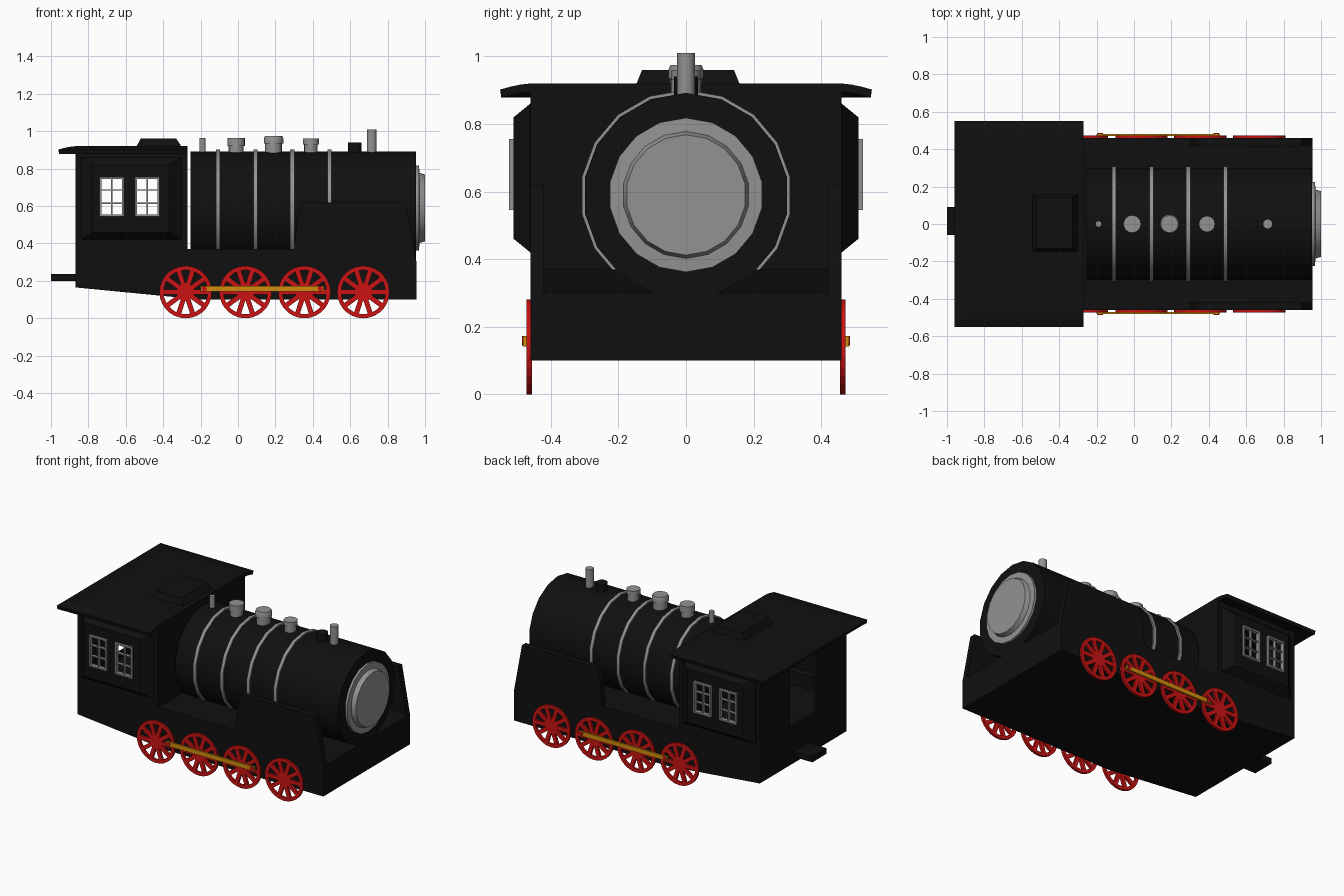
import bpy, bmesh, math
from mathutils import Matrix, Vector

old = bpy.data.objects.get("Cube")
if old:
    bpy.data.objects.remove(old)


def material(name, rgb):
    m = bpy.data.materials.new(name)
    m.use_nodes = True
    m.diffuse_color = (*rgb, 1)
    m.node_tree.nodes["Principled BSDF"].inputs["Base Color"].default_value = (*rgb, 1)
    return m


BLACK = material("black paint", (.005, .005, .005))
GREY = material("bare steel", (.29, .29, .29))
RED = material("wheel red", (.6, .006, .006))
GOLD = material("rod gold", (.65, .26, .004))


def finish(bm, name, mat, smooth=False):
    bmesh.ops.recalc_face_normals(bm, faces=bm.faces)
    mesh = bpy.data.meshes.new(name)
    bm.to_mesh(mesh)
    bm.free()
    mesh.materials.append(mat)
    ob = bpy.data.objects.new(name, mesh)
    bpy.context.collection.objects.link(ob)
    bpy.ops.object.select_all(action='DESELECT')
    ob.select_set(True)
    bpy.context.view_layer.objects.active = ob
    if smooth:
        bpy.ops.object.shade_smooth_by_angle(angle=math.radians(32))
    return ob


def loft(bm, rings, closed=False):
    """Bridge equal rings of points; cap the ends unless the loop is closed."""
    rows = [[bm.verts.new(p) for p in ring] for ring in rings]
    n = len(rows[0])
    pairs = list(zip(rows, rows[1:])) + ([(rows[-1], rows[0])] if closed else [])
    for a, b in pairs:
        for i in range(n):
            j = (i + 1) % n
            bm.faces.new((a[i], a[j], b[j], b[i]))
    if not closed:
        bm.faces.new(rows[0])
        bm.faces.new(rows[-1])


def turned(bm, profile, axis, at=(0, 0, 0), sides=18, closed=False):
    """Revolve (radius, height) pairs about an axis through a point."""
    def point(r, h, a):
        s, c = r * math.sin(a), r * math.cos(a)
        p = {'x': (h, s, c), 'y': (s, h, c), 'z': (s, c, h)}[axis]
        return Vector(p) + Vector(at)
    angles = [math.tau * i / sides for i in range(sides)]
    loft(bm, [[point(r, h, a) for a in angles] for r, h in profile], closed)


def prism(bm, outline, y0, y1):
    loft(bm, [[(x, y, z) for x, z in outline] for y in (y0, y1)])


def box(bm, x0, x1, y0, y1, z0, z1):
    prism(bm, [(x0, z0), (x1, z0), (x1, z1), (x0, z1)], y0, y1)


def rect(x0, x1, z0, z1, y):
    return [(x0, y, z0), (x1, y, z0), (x1, y, z1), (x0, y, z1)]


def carve(target, bm, operation='DIFFERENCE'):
    tool = finish(bm, "cutter", BLACK)
    tool.hide_render = True
    bpy.context.view_layer.objects.active = target
    mod = target.modifiers.new("cut", 'BOOLEAN')
    mod.operation, mod.solver, mod.object = operation, 'EXACT', tool
    bpy.ops.object.modifier_apply(modifier=mod.name)
    bpy.data.objects.remove(tool)


# Frame with sloping tail and sloping front deck
bm = bmesh.new()
prism(bm, [(-.87, .165), (-.2, .1), (.955, .1), (.955, .3), (.6, .37), (-.87, .37)], -.46, .46)
finish(bm, "frame", BLACK)

# Raised panels beside the front of the boiler
for side, word in ((-1, "right"), (1, "left")):
    bm = bmesh.new()
    prism(bm, [(.3, .36), (.955, .295), (.895, .62), (.345, .62), (.318, .54)], side * .42, side * .46)
    finish(bm, "side_panel_" + word, BLACK)

# Boiler, bands and front door
bm = bmesh.new()
turned(bm, [(.304, -.255), (.304, .953)], 'x', (0, 0, .588))
finish(bm, "boiler", BLACK, True)
for i, x in enumerate((-.107, .094, .29, .49)):
    bm = bmesh.new()
    turned(bm, [(.295, -.011), (.313, -.011), (.313, .011), (.295, .011)], 'x', (x, 0, .588), closed=True)
    finish(bm, f"boiler_band_{i + 1}", GREY, True)
bm = bmesh.new()
turned(bm, [(.228, .94), (.228, .968), (.188, .97), (.178, 1)], 'x', (0, 0, .59))
finish(bm, "smokebox_door", GREY, True)

# Fittings along the top of the boiler
fittings = [
    ("whistle", -.19, [(.017, .88), (.017, .965)], GREY),
    ("rear_dome", -.01, [(.04, .88), (.04, .92), (.047, .92), (.047, .965)], GREY),
    ("middle_dome", .19, [(.045, .88), (.045, .935), (.052, .935), (.052, .96), (.046, .975)], GREY),
    ("front_dome", .39, [(.036, .88), (.036, .93), (.043, .93), (.043, .96)], GREY),
    ("filler_cap", .625, [(.036, .88), (.036, .94)], BLACK),
    ("chimney", .715, [(.026, .88), (.026, 1.01)], GREY),
]
for name, x, profile, mat in fittings:
    bm = bmesh.new()
    turned(bm, profile, 'z', (x, 0, 0), 16)
    finish(bm, name, mat, True)

# Cab: box with bulging sides, hollowed, with windows and a rear door
windows = ((-.74, -.61), (-.55, -.42))
W0, W1 = .545, .755
bm = bmesh.new()
box(bm, -.87, -.27, -.46, .46, .36, .91)
cab = finish(bm, "cab", BLACK)
for s in (-1, 1):
    bm = bmesh.new()
    loft(bm, [rect(-.84, -.3, .42, .86, s * .45), rect(-.84, -.3, .42, .86, s * .461),
              rect(-.78, -.365, .46, .82, s * .51)])
    carve(cab, bm, 'UNION')
for dims in ((-.85, -.29, -.44, .44, .38, .89), (-.77, -.38, -.495, .495, .47, .81),
             (-.9, -.8, -.14, .14, .42, .82)):
    bm = bmesh.new()
    box(bm, *dims)
    carve(cab, bm)
for x0, x1 in windows:
    bm = bmesh.new()
    box(bm, x0, x1, -.6, .6, W0, W1)
    carve(cab, bm)

# Window frames with glazing bars, two panes wide and three high
for s, word in ((-1, "right"), (1, "left")):
    for i, (x0, x1) in enumerate(windows):
        bm = bmesh.new()
        y0, y1, t, b = s * .498, s * .524, .011, .003
        box(bm, x0, x0 + t, y0, y1, W0, W1)
        box(bm, x1 - t, x1, y0, y1, W0, W1)
        box(bm, x0, x1, y0, y1, W0, W0 + t)
        box(bm, x0, x1, y0, y1, W1 - t, W1)
        mid = (x0 + x1) / 2
        box(bm, mid - b, mid + b, y0, s * .518, W0, W1)
        for k in (1, 2):
            z = W0 + (W1 - W0) * k / 3
            box(bm, x0, x1, y0, s * .518, z - b, z + b)
        finish(bm, f"window_{word}_{i + 1}", GREY)

# Cab roof, drooping at the sides and rear
bm = bmesh.new()
lip = (.09, .06, .03, 0)
xs = [-.87 - d for d in lip] + [-.27]
ys = [-.46 - d for d in lip] + [.46 + d for d in reversed(lip)]
grid = [[bm.verts.new((x, y, .92 - .018 * (max(-.87 - x, abs(y) - .46, 0) / .09) ** 1.5))
         for y in ys] for x in xs]
for a, b in zip(grid, grid[1:]):
    for j in range(len(ys) - 1):
        bm.faces.new((a[j], b[j], b[j + 1], a[j + 1]))
roof = finish(bm, "cab_roof", BLACK)
mod = roof.modifiers.new("thickness", 'SOLIDIFY')
mod.thickness = .024
mod.offset = -1 if roof.data.polygons[0].normal.z > 0 else 1

# Roof hatch and rear coupling
bm = bmesh.new()
loft(bm, [[(x, y, z) for x, y in ((x0, y0), (x1, y0), (x1, y1), (x0, y1))]
          for x0, x1, y0, y1, z in ((-.545, -.3, -.148, .16, .915), (-.52, -.33, -.13, .142, .96))])
finish(bm, "roof_hatch", BLACK)
bm = bmesh.new()
box(bm, -1, -.86, -.06, .09, .2, .238)
finish(bm, "rear_coupling", BLACK)

# Spoked wheels, coupling rods and rod pins on both sides
for s, word in ((-1, "right"), (1, "left")):
    y0, y1 = s * .456, s * .472
    for i, x in enumerate((-.28, .04, .355, .67)):
        bm = bmesh.new()
        at = (x, 0, .14)
        turned(bm, [(.118, y0), (.14, y0), (.14, y1), (.118, y1)], 'y', at, 28, True)
        turned(bm, [(.048, y0), (.048, y1)], 'y', at, 20)
        for k in range(10):
            first = len(bm.verts)
            box(bm, -.013, .013, y0, y1, .03, .122)
            bm.verts.ensure_lookup_table()
            turn = Matrix.Rotation(math.radians(18 + 36 * k), 4, 'Y')
            bmesh.ops.transform(bm, matrix=Matrix.Translation(at) @ turn, verts=bm.verts[first:])
        finish(bm, f"wheel_{word}_{i + 1}", RED)
    bm = bmesh.new()
    box(bm, -.2, .46, s * .47, s * .482, .142, .172)
    finish(bm, "coupling_rod_" + word, GOLD)
    for i, x in enumerate((-.18, .44)):
        bm = bmesh.new()
        turned(bm, [(.014, s * .47), (.014, s * .486)], 'y', (x, 0, .158), 12)
        finish(bm, f"rod_pin_{word}_{i + 1}", RED, True)
